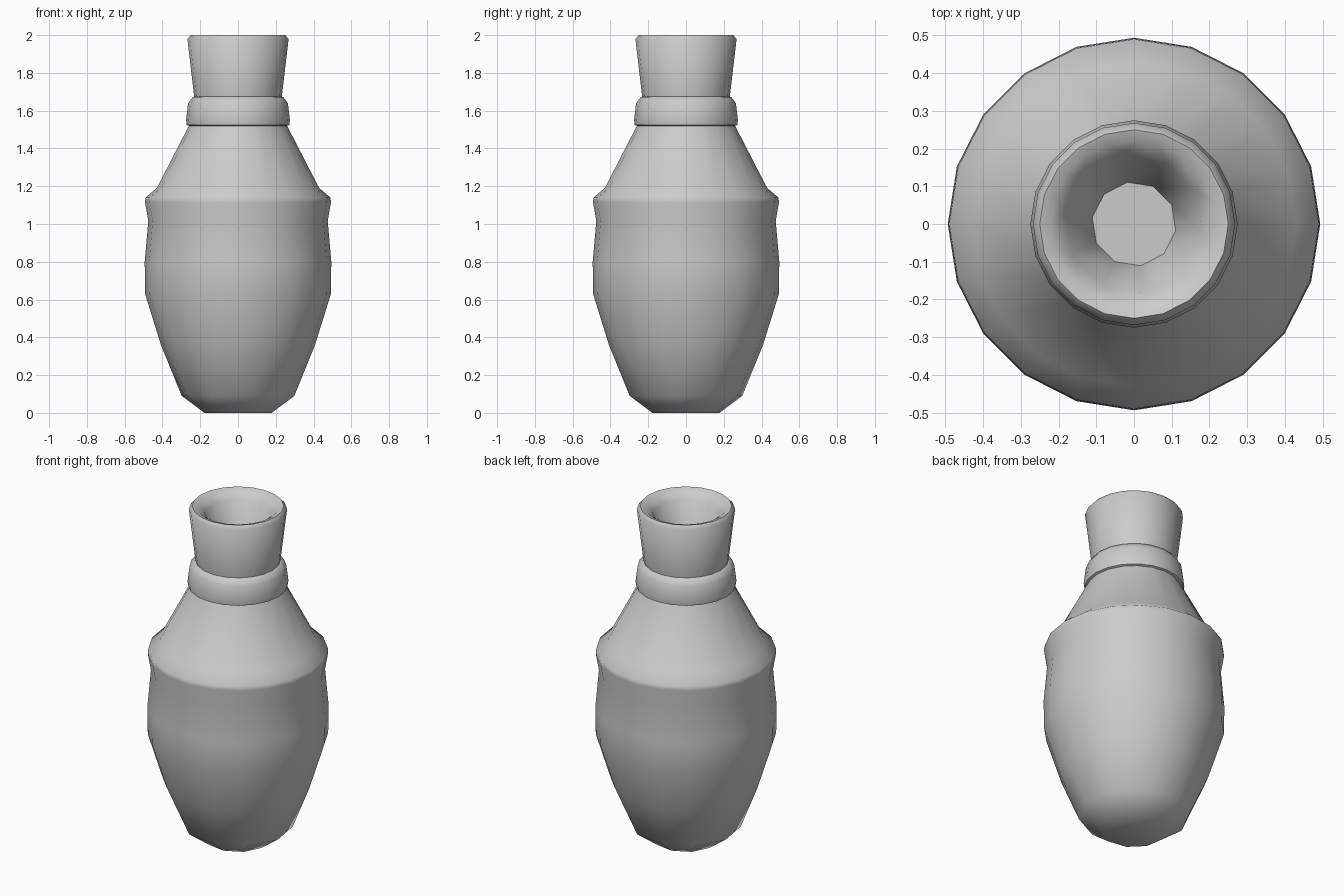
import bpy, bmesh, math

if "Cube" in bpy.data.objects:
    bpy.data.objects.remove(bpy.data.objects["Cube"])


def lathe(name, profile, angle):
    """Spin rows of (radius, z, sides); a 10-sided row is bridged to a 20-sided one."""
    bm = bmesh.new()
    rings = []
    for r, z, n in profile:
        off = 0 if n == 20 else math.radians(-9)
        rings.append([bm.verts.new((r * math.cos(off + math.tau * i / n),
                                    r * math.sin(off + math.tau * i / n), z))
                      for i in range(n)])
    for a, b in zip(rings, rings[1:]):
        if len(a) == len(b):
            n = len(a)
            for i in range(n):
                j = (i + 1) % n
                bm.faces.new((a[i], a[j], b[j], b[i]))
        else:
            few, many = (a, b) if len(a) < len(b) else (b, a)
            # each coarse corner sits between fine corners 2i-1 and 2i
            for i in range(10):
                j = (i + 1) % 10
                bm.faces.new((few[i], many[2 * i], many[2 * i - 1]))
                bm.faces.new((few[i], few[j], many[2 * i + 1], many[2 * i]))
    bm.faces.new(rings[0])
    bm.faces.new(rings[-1])
    bmesh.ops.recalc_face_normals(bm, faces=bm.faces)
    mesh = bpy.data.meshes.new(name)
    bm.to_mesh(mesh)
    bm.free()
    ob = bpy.data.objects.new(name, mesh)
    bpy.context.collection.objects.link(ob)
    bpy.ops.object.select_all(action='DESELECT')
    ob.select_set(True)
    bpy.context.view_layer.objects.active = ob
    bpy.ops.object.shade_smooth_by_angle(angle=math.radians(angle))
    return ob


# One continuous jar: foot, belly, shoulder band, collar, flared neck, mouth
lathe("jar", [
    # foot and belly
    (0.18, 0.0, 10), (0.302, 0.09, 10), (0.408, 0.36, 20), (0.492, 0.63, 20),
    (0.494, 0.80, 20), (0.475, 1.015, 20),
    # shoulder band and sloping shoulder
    (0.492, 1.115, 20), (0.49, 1.14, 20), (0.43, 1.19, 20), (0.26, 1.52, 20),
    # collar
    (0.272, 1.525, 20), (0.275, 1.55, 20), (0.264, 1.64, 20), (0.24, 1.672, 20),
    # flared neck and rounded lip
    (0.232, 1.674, 20), (0.268, 1.98, 20), (0.25, 2.0, 20), (0.22, 1.99, 20),
    # hollow mouth with flat floor
    (0.185, 1.955, 10), (0.112, 1.68, 10),
], 50)
